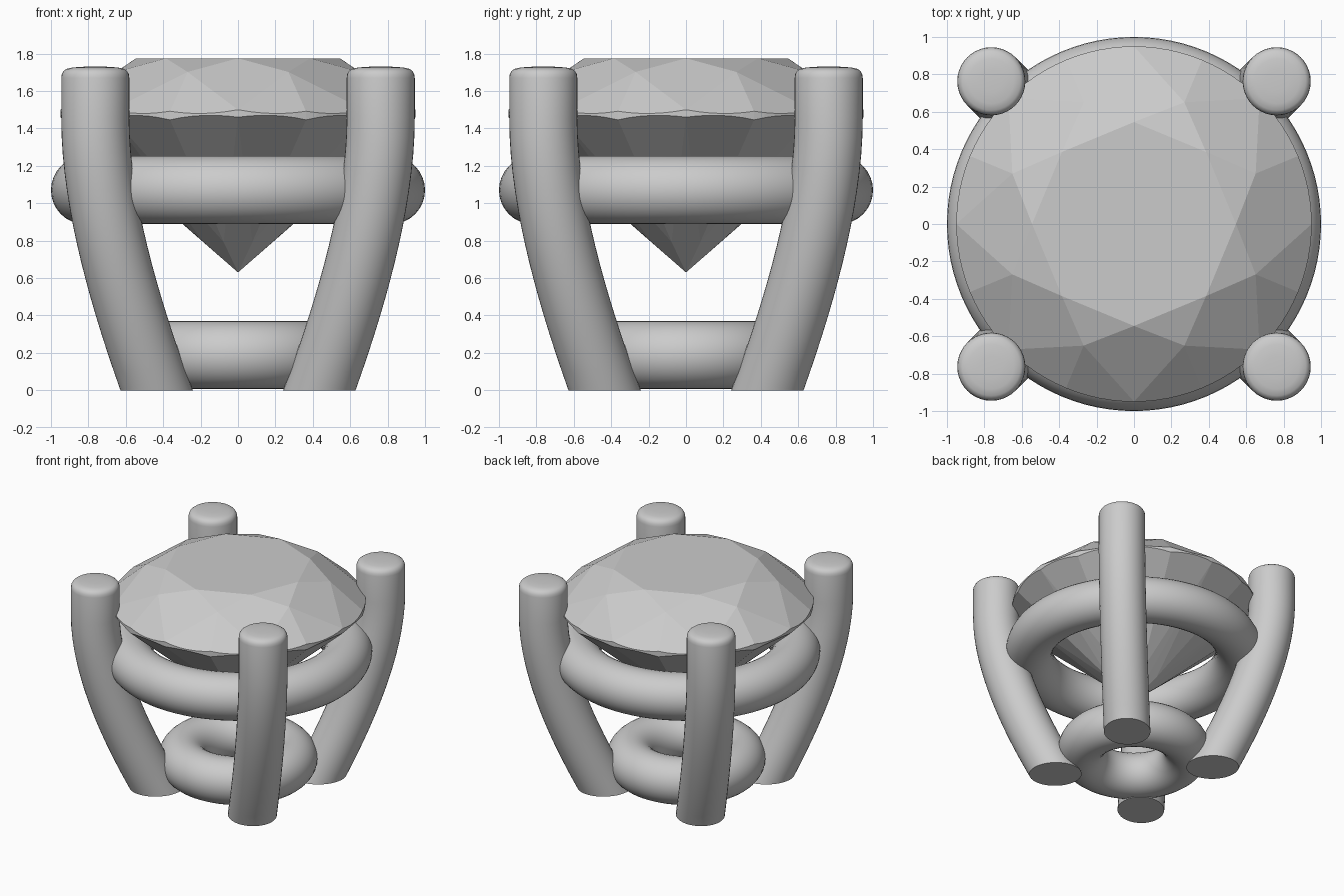
import bpy, bmesh
from math import cos, sin, pi, sqrt
from mathutils import Vector
from mathutils.geometry import intersect_line_plane

if "Cube" in bpy.data.objects:
    bpy.data.objects.remove(bpy.data.objects["Cube"])


def add_object(name, bm, smooth):
    bmesh.ops.recalc_face_normals(bm, faces=bm.faces)
    mesh = bpy.data.meshes.new(name)
    bm.to_mesh(mesh)
    bm.free()
    obj = bpy.data.objects.new(name, mesh)
    bpy.context.collection.objects.link(obj)
    if smooth:
        bpy.ops.object.select_all(action='DESELECT')
        obj.select_set(True)
        bpy.context.view_layer.objects.active = obj
        bpy.ops.object.shade_smooth_by_angle(angle=0.7)
    return obj


def polar(r, a, z):
    return Vector((r * cos(a), r * sin(a), z))


# Support rings
def ring(name, major, minor, z):
    bpy.ops.mesh.primitive_torus_add(major_radius=major, minor_radius=minor,
                                     major_segments=96, minor_segments=32,
                                     location=(0, 0, z))
    bpy.context.object.name = name
    bpy.ops.object.shade_smooth()


ring("upper_ring", 0.818, 0.182, 1.07)
ring("lower_ring", 0.41, 0.182, 0.188)


# Curved prongs, cut flat at the ground and rounded at the tip
def prong(name, angle, radius=0.182, sides=40):
    p = [Vector(c) for c in ((0.435, 0), (0.60, 0.45), (0.763, 1.0), (0.763, 1.45))]
    stations = []
    for i in range(17):
        t = i / 16
        s = 1 - t
        pos = s**3 * p[0] + 3*s*s*t * p[1] + 3*s*t*t * p[2] + t**3 * p[3]
        tan = s*s * (p[1] - p[0]) + 2*s*t * (p[2] - p[1]) + t*t * (p[3] - p[2])
        stations.append((pos, tan, radius))
    for z, r in ((1.67, radius), (1.69, 0.179), (1.707, 0.17), (1.718, 0.155),
                 (1.726, 0.12), (1.73, 0.06)):
        stations.append((Vector((0.763, z)), Vector((0, 1)), r))

    out, side, up = polar(1, angle, 0), polar(1, angle + pi / 2, 0), Vector((0, 0, 1))
    bm = bmesh.new()
    rings = []
    for i, (pos, tan, r) in enumerate(stations):
        d = (out * tan.x * sqrt(2) + up * tan.y).normalized()
        n = side.cross(d)
        centre = out * pos.x * sqrt(2) + up * pos.y
        loop = []
        for k in range(sides):
            a = 2 * pi * k / sides
            co = centre + r * (cos(a) * side + sin(a) * n)
            if i == 0:
                co -= d * (co.z / d.z)
            loop.append(bm.verts.new(co))
        rings.append(loop)
    for lo, hi in zip(rings, rings[1:]):
        for k in range(sides):
            j = (k + 1) % sides
            bm.faces.new((lo[k], lo[j], hi[j], hi[k]))
    bm.faces.new(rings[0])
    bm.faces.new(rings[-1])
    add_object(name, bm, True)


for i, label in enumerate(("back_right", "back_left", "front_left", "front_right")):
    prong(label + "_prong", pi / 4 + i * pi / 2)


# Brilliant-cut gem: hull of the facet corners
R, H = 0.95, pi / 8
points = [Vector((0, 0, 0.63))]
for i in range(8):
    a = i * 2 * H
    points.append(polar(0.545, a, 1.775))        # table corner
    points.append(polar(0.704, a + H, 1.702))    # star facet tip
    points.append(polar(0.2, a + H, 0.792))      # pavilion ridge end
    # Scalloped girdle: each half facet plane meets the round edge
    for sgn in (1, -1):
        b = a + sgn * H
        for tip, z0, z1 in ((polar(0.704, b, 1.702), 1.50, 1.492),
                            (polar(0.2, b, 0.792), 1.46, 1.446)):
            p0, p1 = polar(R, a, z0), polar(R, b, z1)
            normal = (p1 - p0).cross(tip - p0)
            for k in range(6 if sgn < 0 else 7):
                e = polar(R, a + sgn * H * (k + (sgn < 0)) / 6, 0)
                if sgn < 0 and k == 5:
                    continue
                points.append(intersect_line_plane(e, e + Vector((0, 0, 1)), p0, normal))

bm = bmesh.new()
for co in points:
    bm.verts.new(co)
bmesh.ops.convex_hull(bm, input=bm.verts[:])
loose = [v for v in bm.verts if not v.link_faces]
bmesh.ops.delete(bm, geom=loose, context='VERTS')
bmesh.ops.dissolve_limit(bm, angle_limit=0.01, verts=bm.verts[:], edges=bm.edges[:])
add_object("gem", bm, False)
